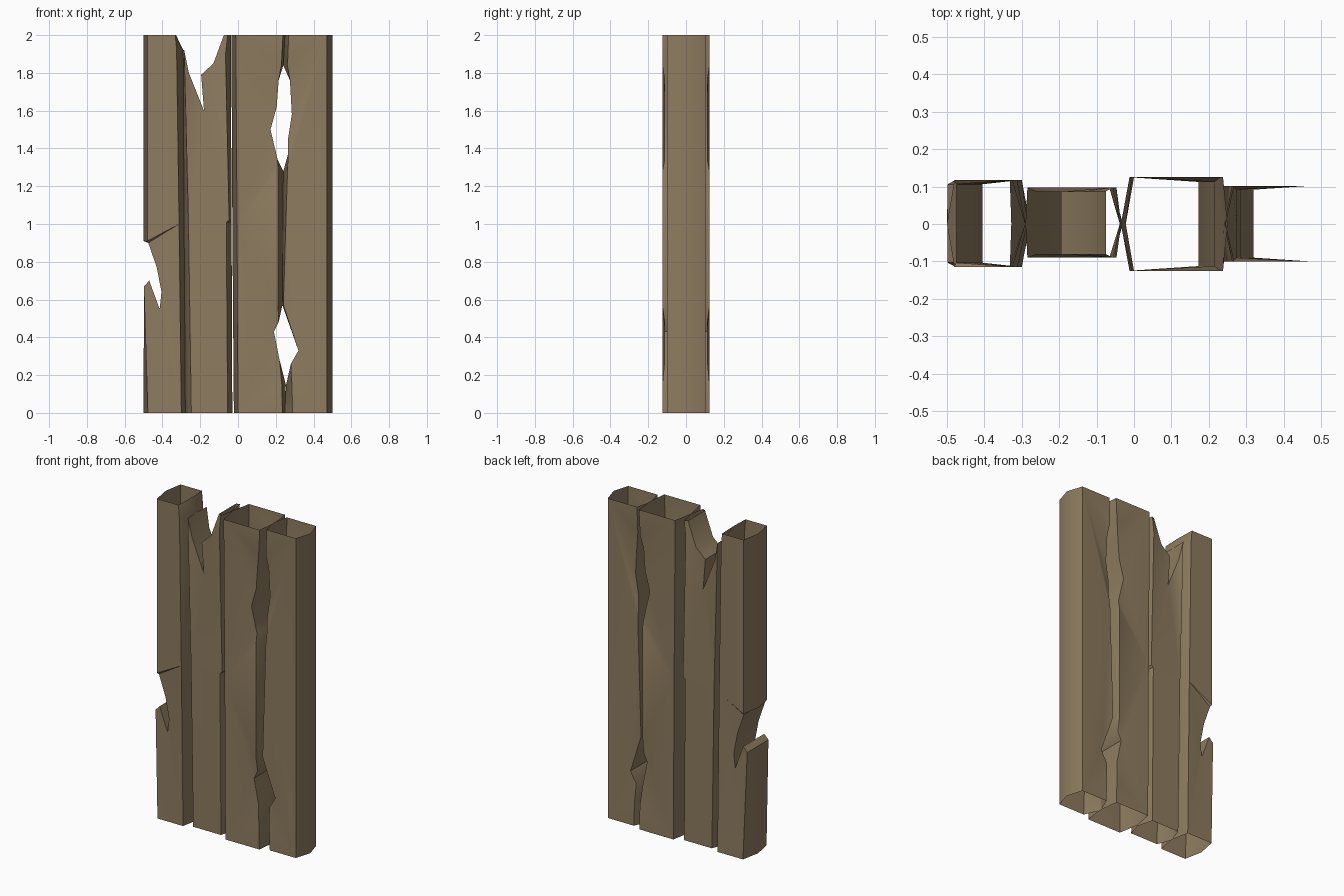
import bpy, bmesh, math

wood = bpy.data.materials.new("weathered brown wood")
wood.diffuse_color = (0.27, 0.20, 0.115, 1)

CHIP = 0.9  # chipped points sink slightly into the plank


def plank(name, y_front, y_back, left, right):
    """Hollow plank, open at both ends. Edge points run upwards: (z, face x, ridge x).
    Where face x equals ridge x the edge is chipped."""
    outline = right + left[::-1]
    bm = bmesh.new()
    front, mid, back = [], [], []
    for z, fx, rx in outline:
        k = CHIP if fx == rx else 1.0
        front.append(bm.verts.new((fx, y_front * k, z)))
        mid.append(bm.verts.new((rx, 0, z)))
        back.append(bm.verts.new((fx, y_back * k, z)))
    # broad front and back faces
    broad = [bm.faces.new(front), bm.faces.new(back[::-1])]
    # ridged and chipped sides, leaving the two ends open
    n = len(outline)
    for i in range(n):
        j = (i + 1) % n
        zi, zj = outline[i][0], outline[j][0]
        if zi == zj and zi in (0, 2):
            continue
        bm.faces.new((front[j], front[i], mid[i], mid[j]))
        bm.faces.new((mid[j], mid[i], back[i], back[j]))
    bm.normal_update()
    bmesh.ops.triangulate(bm, faces=broad)
    used = [v for v in bm.verts if not v.link_faces]
    bmesh.ops.delete(bm, geom=used, context='VERTS')
    me = bpy.data.meshes.new(name)
    bm.to_mesh(me)
    bm.free()
    me.materials.append(wood)
    ob = bpy.data.objects.new(name, me)
    bpy.context.collection.objects.link(ob)
    bpy.ops.object.select_all(action='DESELECT')
    ob.select_set(True)
    bpy.context.view_layer.objects.active = ob
    bpy.ops.object.shade_smooth_by_angle(angle=math.radians(35))


# left plank, bitten out on its outer edge
plank("left_plank", -0.115, 0.118,
      [(0, -0.477, -0.5), (0.67, -0.498, -0.498), (0.70, -0.47, -0.47),
       (0.55, -0.415, -0.415), (0.64, -0.405, -0.405), (0.77, -0.43, -0.43),
       (0.90, -0.475, -0.475), (0.91, -0.48, -0.5), (2, -0.48, -0.5)],
      [(0, -0.30, -0.278), (1.0, -0.312, -0.285), (1.92, -0.325, -0.29),
       (2, -0.332, -0.328)])

# second plank, with a splintered top and a split strip on its right edge
plank("splintered_plank", -0.09, 0.097,
      [(0, -0.247, -0.28), (1.0, -0.262, -0.286), (1.92, -0.285, -0.29),
       (1.80, -0.26, -0.26), (1.60, -0.18, -0.18), (1.79, -0.195, -0.195),
       (1.85, -0.13, -0.13), (2, -0.075, -0.075)],
      [(0, -0.055, -0.03), (1.01, -0.062, -0.034), (1.02, -0.047, -0.034),
       (1.9, -0.066, -0.038), (2, -0.055, -0.036)])

# third plank, chipped twice on its right edge
plank("wide_plank", -0.125, 0.125,
      [(0, 0.0, -0.022), (1.0, -0.005, -0.03), (2, -0.012, -0.035)],
      [(0, 0.235, 0.25), (0.15, 0.232, 0.253), (0.28, 0.22, 0.22),
       (0.43, 0.19, 0.19), (0.48, 0.215, 0.215), (0.57, 0.212, 0.235),
       (1.28, 0.212, 0.24), (1.34, 0.21, 0.21), (1.50, 0.172, 0.172),
       (1.62, 0.205, 0.205), (1.76, 0.215, 0.215), (1.84, 0.23, 0.24),
       (2, 0.238, 0.25)])

# right plank, chipped to match on its left edge
plank("right_plank", -0.10, 0.102,
      [(0, 0.29, 0.245), (0.15, 0.285, 0.255), (0.26, 0.28, 0.28),
       (0.33, 0.32, 0.32), (0.57, 0.24, 0.235), (1.28, 0.262, 0.24),
       (1.37, 0.265, 0.265), (1.45, 0.265, 0.265), (1.58, 0.285, 0.285),
       (1.76, 0.275, 0.275), (1.84, 0.262, 0.24), (2, 0.268, 0.245)],
      [(0, 0.47, 0.5), (2, 0.47, 0.5)])
